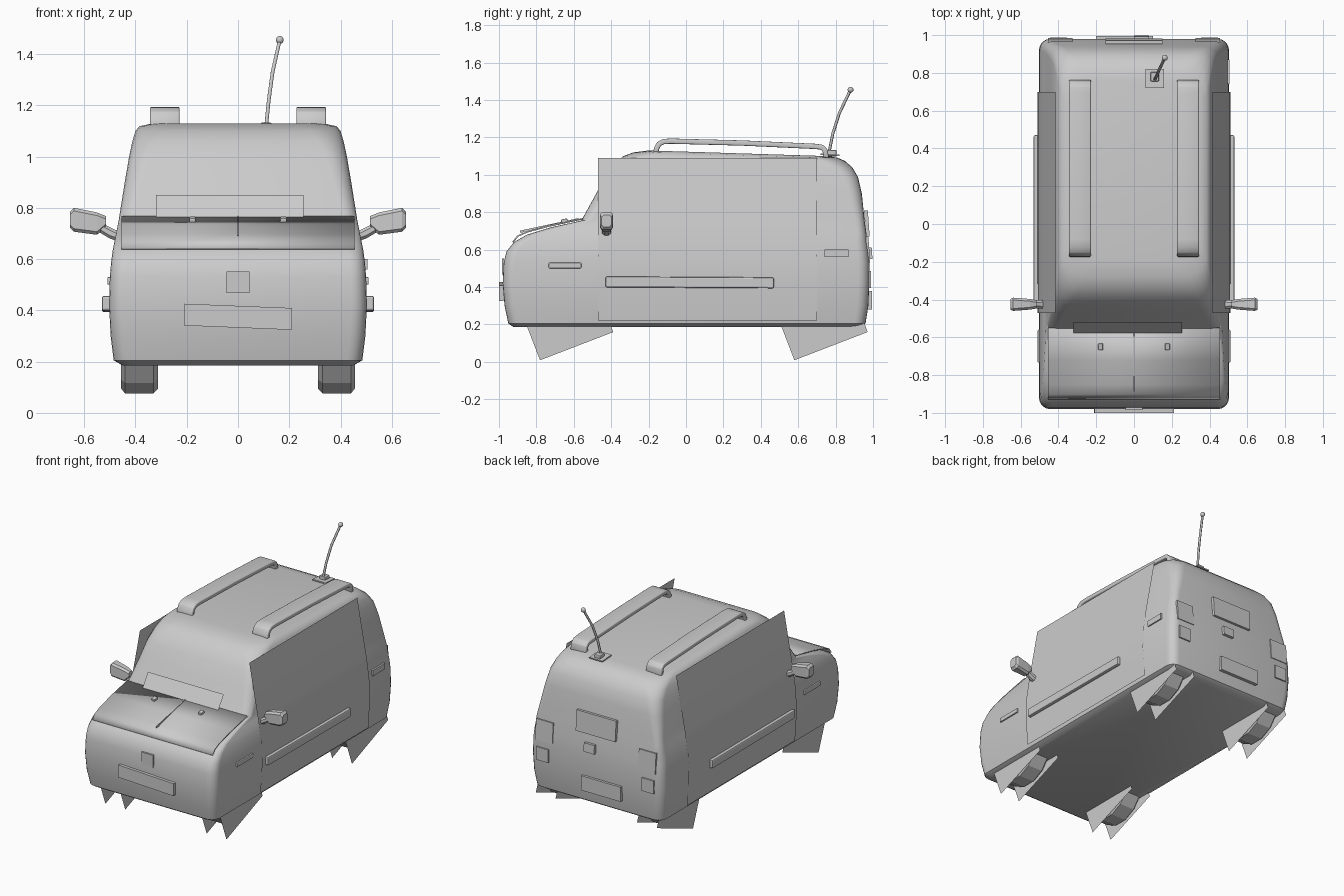
import bpy, bmesh, math
from mathutils import Vector, Matrix

if "Cube" in bpy.data.objects:
    bpy.data.objects.remove(bpy.data.objects["Cube"])


def add_mesh(name, verts, faces, mirror=False, smooth=None):
    mesh = bpy.data.meshes.new(name)
    mesh.from_pydata(verts, [], faces)
    bm = bmesh.new()
    bm.from_mesh(mesh)
    bmesh.ops.recalc_face_normals(bm, faces=bm.faces)
    bm.to_mesh(mesh)
    bm.free()
    obj = bpy.data.objects.new(name, mesh)
    bpy.context.collection.objects.link(obj)
    if smooth:
        bpy.ops.object.select_all(action='DESELECT')
        obj.select_set(True)
        bpy.context.view_layer.objects.active = obj
        bpy.ops.object.shade_smooth_by_angle(angle=math.radians(smooth))
    if mirror:
        obj.modifiers.new("mirror", 'MIRROR')
    return obj


def bridge(name, rings, **options):
    """Join equal closed rings into a capped solid."""
    n = len(rings[0])
    verts = [p for ring in rings for p in ring]
    faces = [(k * n + i, k * n + (i + 1) % n, (k + 1) * n + (i + 1) % n, (k + 1) * n + i)
             for k in range(len(rings) - 1) for i in range(n)]
    faces += [tuple(range(n)), tuple(range(len(verts) - n, len(verts)))]
    return add_mesh(name, verts, faces, **options)


def strip(name, path, offset, thickness=0.0, **options):
    """Sweep a path sideways into a sheet."""
    n = len(path)
    verts = [Vector(p) for p in path] + [Vector(p) + Vector(offset) for p in path]
    faces = [(i, i + 1, n + i + 1, n + i) for i in range(n - 1)]
    obj = add_mesh(name, verts, faces, **options)
    if thickness:
        solid = obj.modifiers.new("thickness", 'SOLIDIFY')
        solid.thickness, solid.offset = thickness, 0
    return obj


def box(name, center, size, turn=(0, 0, 0), bevel=0.0, mirror=False):
    bm = bmesh.new()
    bmesh.ops.create_cube(bm, size=1)
    spin = [Matrix.Rotation(a, 4, axis) for a, axis in zip(turn, "XYZ")]
    bm.transform(Matrix.Translation(center) @ spin[2] @ spin[1] @ spin[0]
                 @ Matrix.Diagonal((*size, 1)))
    if bevel:
        bmesh.ops.bevel(bm, geom=bm.edges[:], offset=bevel, segments=2,
                        profile=0.5, affect='EDGES')
    mesh = bpy.data.meshes.new(name)
    bm.to_mesh(mesh)
    bm.free()
    obj = bpy.data.objects.new(name, mesh)
    bpy.context.collection.objects.link(obj)
    if mirror:
        obj.modifiers.new("mirror", 'MIRROR')
    return obj


# Body shell: height, front, back, half width, corner radius
LEVELS = [
    (.185, -.92, .93, .45, .05), (.205, -.95, .96, .485, .06),
    (.3, -.97, .975, .497, .06), (.42, -.98, .98, .503, .06),
    (.53, -.975, .98, .5, .06), (.59, -.96, .975, .495, .06),
    (.64, -.92, .97, .488, .06), (.68, -.85, .965, .48, .05),
    (.72, -.72, .96, .472, .05), (.755, -.56, .955, .465, .05),
    (.9, -.48, .94, .442, .07), (1, -.43, .92, .425, .08),
    (1.06, -.385, .89, .412, .1), (1.1, -.335, .85, .4, .12),
    (1.12, -.28, .81, .385, .13), (1.13, -.2, .76, .35, .13),
]


def roof_drop(y, z):
    slope = min(max((y + 0.2) / 0.95, 0), 1)
    return 0.03 * slope * max(0, (z - 0.9) / 0.23)


def body_ring(z, front, back, half, radius, steps=5):
    ring = []
    corners = [(half, back), (-half, back), (-half, front), (half, front)]
    for q, (cx, cy) in enumerate(corners):
        cx -= math.copysign(radius, cx)
        cy += radius if cy == front else -radius
        for k in range(steps + 1):
            a = (q + k / steps) * math.pi / 2
            y = cy + radius * math.sin(a)
            ring.append((cx + radius * math.cos(a), y, z - roof_drop(y, z)))
    return ring


bridge("body", [body_ring(*level) for level in LEVELS], smooth=40)

# Side panels standing just outside the shell
side = [(.498, .22), (.511, .42), (.505, .57), (.482, .72), (.44, .95), (.415, 1.09)]
strip("side_panel", [(x, -.47, z) for x, z in side], (0, 1.17, 0),
      mirror=True, smooth=40)

# Hood lid and the plate at the foot of the windscreen
hood = [(-.925, .64), (-.9, .672), (-.85, .695), (-.72, .73), (-.55, .765)]
strip("hood_lid", [(-.455, y, z) for y, z in hood], (.91, 0, 0), .008, smooth=40)
box("hood_seam", (0, -.73, .729), (.005, .32, .012), (.21, 0, 0))
strip("cowl_plate", [(-.32, -.583, .755), (-.32, -.518, .85)], (.575, 0, 0))
box("washer_nozzle", (.177, -.65, .753), (.026, .035, .022), (.2, 0, 0), .005, True)

# Front plates
box("front_plate", (0, -.987, .375), (.42, .025, .085), (0, .04, 0))
box("grille_tile", (0, -.978, .51), (.09, .012, .085))

# Side trim and markers
box("side_trim", (.508, .02, .425), (.046, .9, .058), (-.006, 0, 0), .008, True)
box("side_marker", (.497, -.647, .515), (.026, .175, .03), bevel=.005, mirror=True)

# Roof rails
rail = [(-.162, 1.11), (-.158, 1.14), (-.145, 1.165), (-.12, 1.178), (-.08, 1.18),
        (.3, 1.17), (.69, 1.152), (.725, 1.148), (.743, 1.132), (.75, 1.09)]
rails = strip("roof_rail", [(.228, y, z) for y, z in rail], (.116, 0, 0), .028,
              mirror=True, smooth=50)
edge = rails.modifiers.new("soft_edges", 'BEVEL')
edge.width, edge.segments = .006, 2

# Wing mirrors: stalk and tapered head
def mirror_ring(x, low, high, depth):
    mid, lip = -.425, .012
    return [(x, mid - depth, low + lip), (x, mid - depth + lip, low),
            (x, mid + depth - lip, low), (x, mid + depth, low + lip),
            (x, mid + depth, high - lip), (x, mid + depth - lip, high),
            (x, mid - depth + lip, high), (x, mid - depth, high - lip)]


bridge("mirror_stalk", [mirror_ring(.47, .67, .71, .025),
                        mirror_ring(.5, .68, .725, .022),
                        mirror_ring(.55, .71, .75, .02)], mirror=True)
bridge("mirror_head", [mirror_ring(.515, .725, .768, .022),
                       mirror_ring(.55, .695, .782, .028),
                       mirror_ring(.64, .707, .8, .035),
                       mirror_ring(.655, .722, .785, .028)], mirror=True)

# Wheels tucked into the shell, with square tilted side sheets
WHEEL_Z, RADIUS, TILT = .28, .21, math.atan2(.15, .39)
for label, wheel_y in (("front", -.66), ("rear", .7)):
    rings = []
    for x, r in ((.312, .19), (.33, RADIUS), (.44, RADIUS), (.456, .19)):
        rings.append([(x, wheel_y + r * math.sin(a), WHEEL_Z + r * math.cos(a))
                      for a in (math.tau * (i + .5) / 14 for i in range(14))])
    bridge(label + "_wheel", rings, mirror=True)
    for place, x in (("inner", .309), ("outer", .459)):
        square = []
        for i in range(4):
            a = TILT + math.pi * (.25 + i / 2)
            reach = RADIUS * math.sqrt(2)
            square.append((x, wheel_y + reach * math.cos(a), WHEEL_Z + reach * math.sin(a)))
        add_mesh(label + "_wheel_" + place + "_sheet", square, [(0, 1, 2, 3)], mirror=True)

# Rear plates and lights
LEAN = .07
box("rear_plate", (0, .967, .74), (.3, .02, .14), (LEAN, 0, 0))
box("rear_handle", (.04, .98, .58), (.08, .03, .06), (LEAN, 0, 0))
box("rear_bumper_tile", (-.05, .983, .33), (.3, .024, .1))
box("tail_light", (.39, .973, .6), (.13, .014, .14), (LEAN, 0, 0), mirror=True)
box("lower_light", (.4, .98, .44), (.09, .016, .09), mirror=True)
box("rear_side_tile", (.5, .805, .58), (.012, .13, .04))

# Aerial: base, curved rod and tip
box("aerial_plate", (.11, .77, 1.108), (.1, .1, .008), (-.06, 0, 0))
box("aerial_base", (.11, .78, 1.115), (.045, .05, .035), bevel=.006)
rod = bpy.data.curves.new("aerial_rod", 'CURVE')
rod.dimensions = '3D'
rod.bevel_depth, rod.bevel_resolution, rod.use_fill_caps = .008, 1, True
spline = rod.splines.new('POLY')
points = [(.11, .765, 1.12), (.12, .785, 1.22), (.135, .82, 1.33), (.163, .88, 1.455)]
spline.points.add(len(points) - 1)
for point, co in zip(spline.points, points):
    point.co = (*co, 1)
bpy.context.collection.objects.link(bpy.data.objects.new("aerial_rod", rod))
bpy.ops.mesh.primitive_uv_sphere_add(segments=10, ring_count=6, radius=.016,
                                     location=points[-1])
bpy.context.object.name = "aerial_tip"
bpy.ops.object.shade_smooth_by_angle(angle=math.radians(50))
